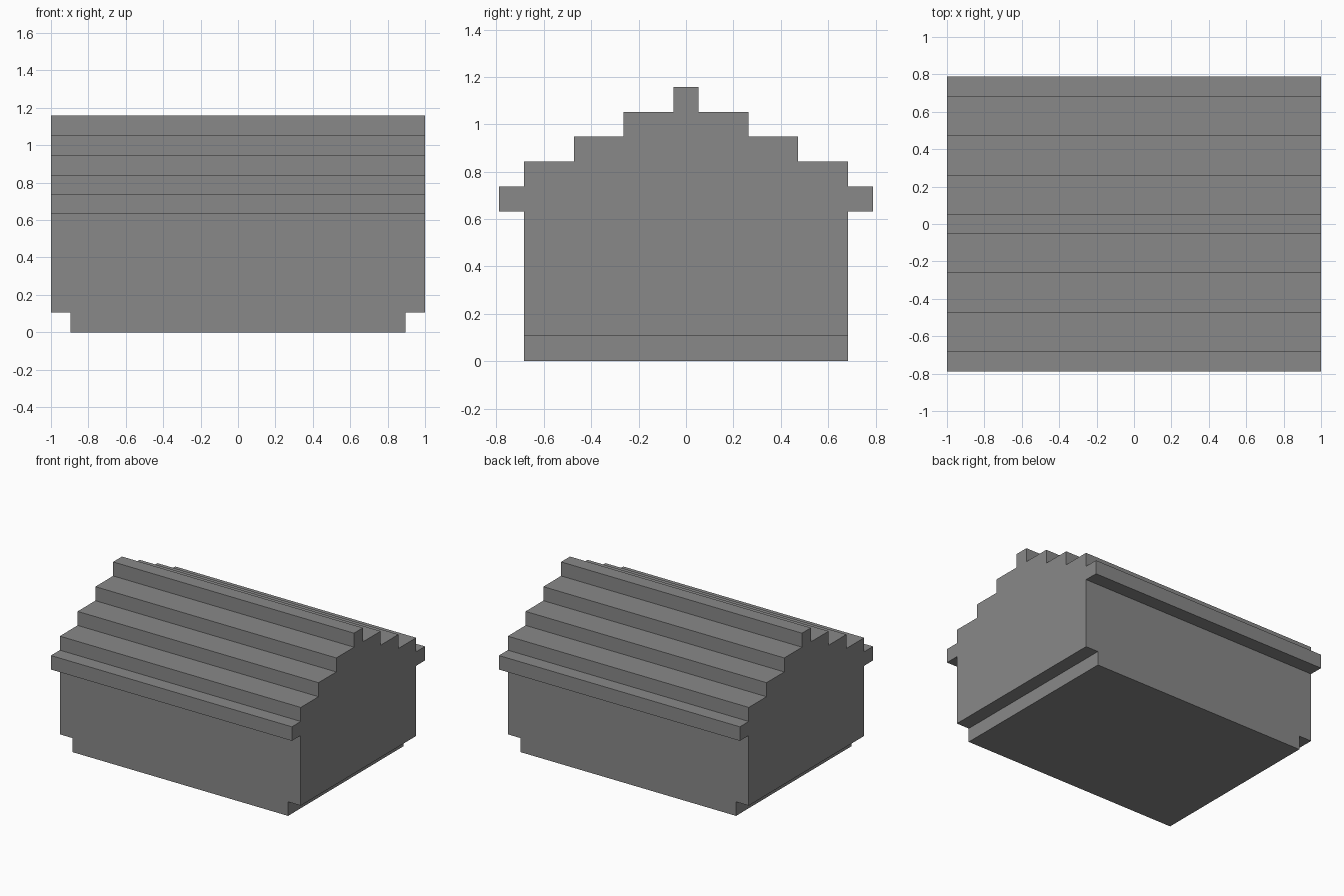
import bpy
import bmesh

if "Cube" in bpy.data.objects:
    bpy.data.objects.remove(bpy.data.objects["Cube"], do_unlink=True)

U = 2 / 19  # one block

stone = bpy.data.materials.new("grey_stone")
stone.use_nodes = True
colour = (0.25, 0.25, 0.25, 1)
stone.diffuse_color = colour
stone.node_tree.nodes["Principled BSDF"].inputs["Base Color"].default_value = colour

# Half of the gable outline in blocks: wall, eave, then stepped roof
half = [(6.5, 1), (6.5, 6), (7.5, 6), (7.5, 7)]
for step, y in enumerate((6.5, 4.5, 2.5, 0.5)):
    half += [(y, 7 + step), (y, 8 + step)]
outline = half + [(-y, z) for y, z in reversed(half)]

# Walls and roof: the outline drawn out along x
bm = bmesh.new()
gable = bm.faces.new([bm.verts.new((-9.5 * U, y * U, z * U)) for y, z in outline])
ends = bmesh.ops.extrude_face_region(bm, geom=[gable], use_keep_orig=True)["geom"]
bmesh.ops.translate(bm, vec=(19 * U, 0, 0),
                    verts=[v for v in ends if isinstance(v, bmesh.types.BMVert)])
bmesh.ops.recalc_face_normals(bm, faces=bm.faces)

# Base: the underside between the two end ledges, pulled down to the ground
for x in (-8.5, 8.5):
    bmesh.ops.bisect_plane(bm, geom=bm.verts[:] + bm.edges[:] + bm.faces[:],
                           plane_co=(x * U, 0, 0), plane_no=(1, 0, 0))
bm.normal_update()
underside = [f for f in bm.faces if f.normal.z < -0.9
             and f.calc_center_median().z < 2 * U
             and abs(f.calc_center_median().x) < U]
base = bmesh.ops.extrude_face_region(bm, geom=underside)["geom"]
bmesh.ops.translate(bm, vec=(0, 0, -U),
                    verts=[v for v in base if isinstance(v, bmesh.types.BMVert)])

# Merge flush faces into clean planes
bmesh.ops.dissolve_limit(bm, angle_limit=0.01, verts=bm.verts[:], edges=bm.edges[:])
bmesh.ops.recalc_face_normals(bm, faces=bm.faces)

mesh = bpy.data.meshes.new("stepped_roof_house")
bm.to_mesh(mesh)
bm.free()
mesh.materials.append(stone)
house = bpy.data.objects.new("stepped_roof_house", mesh)
bpy.context.scene.collection.objects.link(house)
